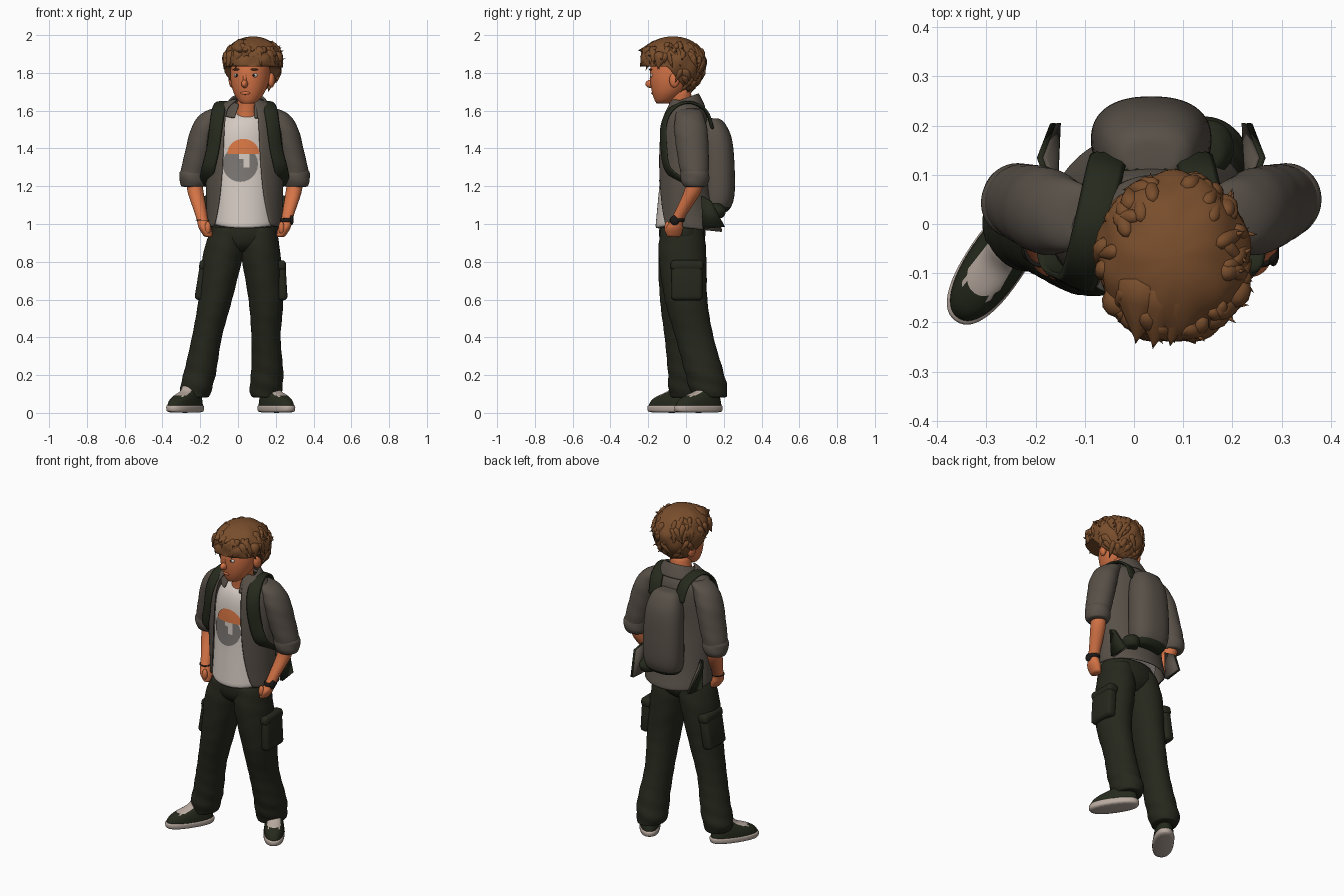
import bpy, bmesh, math, random
from mathutils import Vector, Matrix
from mathutils.bvhtree import BVHTree

random.seed(4)
default_cube = bpy.data.objects.get("Cube")
if default_cube:
    bpy.data.objects.remove(default_cube, do_unlink=True)


def material(name, *rgb):
    mat = bpy.data.materials.new(name)
    mat.use_nodes = True
    mat.diffuse_color = (*rgb, 1)
    mat.node_tree.nodes["Principled BSDF"].inputs["Base Color"].default_value = (*rgb, 1)
    return mat


jacket_grey = material("jacket grey", .098, .081, .065)
pants_green = material("dark pants green", .019, .021, .012)
strap_green = material("strap green", .019, .023, .012)
hair_brown = material("hair brown", .19, .075, .025)
skin = material("warm skin", .67, .175, .062)
shirt_white = material("shirt white", .66, .59, .54)
print_orange = material("print orange", .72, .19, .06)
print_grey = material("print grey", .2, .185, .175)
sole_white = material("sole off white", .48, .4, .35)
black = material("soft black", .012, .011, .01)


def finish(bm, name, mats, frame=None, thick=0, subdivide=0, bevel=0):
    bmesh.ops.recalc_face_normals(bm, faces=bm.faces)
    mesh = bpy.data.meshes.new(name)
    bm.to_mesh(mesh)
    bm.free()
    for mat in mats:
        mesh.materials.append(mat)
    for face in mesh.polygons:
        face.use_smooth = True
    obj = bpy.data.objects.new(name, mesh)
    bpy.context.collection.objects.link(obj)
    if frame:
        obj.matrix_world = frame
    if thick:
        solid = obj.modifiers.new("thickness", 'SOLIDIFY')
        solid.thickness, solid.offset = thick, 0
    if bevel:
        soft = obj.modifiers.new("soft edges", 'BEVEL')
        soft.width, soft.segments = bevel, 3
    if subdivide:
        obj.modifiers.new("smooth", 'SUBSURF').levels = subdivide
        obj.modifiers["smooth"].render_levels = subdivide
    return obj


def smooth_path(points, steps):
    pts = [Vector(p) for p in points]
    path = []
    for i in range(len(pts) - 1):
        a, b, c, d = pts[max(i - 1, 0)], pts[i], pts[i + 1], pts[min(i + 2, len(pts) - 1)]
        for k in range(steps):
            t = k / steps
            path.append((b * 2 + (c - a) * t + (a * 2 - b * 5 + c * 4 - d) * t * t
                         + (b * 3 - c * 3 + d - a) * t ** 3) / 2)
    return path + [pts[-1]]


def loft(name, mats, sections, sides=24, gap=None, slope=0, square=1, fold=0, steps=3, thick=0, frame=None):
    """Skin rings given as centre x, centre y, height, half width, half depth; gap opens the front."""
    bm = bmesh.new()
    path = smooth_path(sections, steps)
    count = sides + 1 if gap else sides
    rings = []
    for i, (cx, cy, z, rx, ry) in enumerate(path):
        g = gap[0] + (gap[1] - gap[0]) * (i / (len(path) - 1)) ** 3 if gap else 0
        ring = []
        for k in range(count):
            angle = -math.pi / 2 + g + (math.tau - 2 * g) * k / sides - (.09 if gap else 0)
            c, s = math.cos(angle), math.sin(angle)
            bulge = 1 + fold * math.sin(z * 70 + 2 * angle)
            ring.append(bm.verts.new((cx + rx * bulge * math.copysign(abs(c) ** square, c),
                                      cy + ry * bulge * math.copysign(abs(s) ** square, s), z + slope * s)))
        rings.append(ring)
    for low, high in zip(rings, rings[1:]):
        for k in range(sides):
            n = (k + 1) % count
            bm.faces.new((low[k], low[n], high[n], high[k]))
    if not gap:
        bm.faces.new(rings[0])
        bm.faces.new(rings[-1])
    return finish(bm, name, mats, frame, thick, 1)


def ribbon(name, mat, points, half_width, centre):
    bm = bmesh.new()
    path = smooth_path(points, 4)
    pairs = []
    for i, p in enumerate(path):
        along = path[min(i + 1, len(path) - 1)] - path[max(i - 1, 0)]
        side = along.cross(p - centre).normalized() * half_width
        pairs.append((bm.verts.new(p - side), bm.verts.new(p + side)))
    for (a, b), (c, d) in zip(pairs, pairs[1:]):
        bm.faces.new((a, b, d, c))
    return finish(bm, name, [mat], thick=.018, subdivide=1)


def ball(name, mat, centre, size, frame=Matrix()):
    bm = bmesh.new()
    bmesh.ops.create_uvsphere(bm, u_segments=16, v_segments=10, radius=1)
    bmesh.ops.scale(bm, vec=size, verts=bm.verts)
    return finish(bm, name, [mat], frame @ Matrix.Translation(centre))


def box(name, mat, centre, size, tilt=0):
    bm = bmesh.new()
    bmesh.ops.create_cube(bm, size=1)
    bmesh.ops.scale(bm, vec=size, verts=bm.verts)
    frame = Matrix.Translation(centre) @ Matrix.Rotation(tilt, 4, 'Y')
    return finish(bm, name, [mat], frame, bevel=.02)


MIDDLE = .035


def mirrored(points, flip):
    return [(2 * MIDDLE - p[0], *p[1:]) if flip else p for p in points]


# Trousers
loft("trouser_hips", [pants_green], [(MIDDLE, -.02, 1.02, .165, .115), (MIDDLE, -.02, .95, .182, .125),
                                     (.03, -.02, .89, .155, .11), (.022, -.02, .85, .06, .065)])
loft("right_trouser_leg", [pants_green], [
    (-.045, -.02, .99, .085, .11), (-.077, -.02, .85, .108, .128), (-.12, -.025, .6, .09, .114),
    (-.165, -.02, .4, .08, .094), (-.2, -.005, .22, .086, .092), (-.222, 0, .13, .086, .094),
    (-.225, 0, .08, .07, .08)], fold=.03, steps=5)
loft("left_trouser_leg", [pants_green], [
    (.115, -.02, .99, .085, .11), (.12, -.02, .85, .105, .128), (.148, 0, .6, .093, .114),
    (.148, .045, .4, .078, .102), (.155, .095, .22, .086, .104), (.148, .118, .13, .088, .102),
    (.148, .125, .08, .075, .09)], fold=.03, steps=5)
for side, x, lean in (("right", -.186, .16), ("left", .227, -.06)):
    box(side + "_cargo_pocket", pants_green, (x, .005, .695), (.06, .165, .2), lean)
    box(side + "_pocket_flap", pants_green, (x + lean * .085, .005, .78), (.066, .175, .055), lean)

# Shoes
for side, spot, turn in (("right", (-.28, -.076, 0), -34), ("left", (.203, .066, 0), 34)):
    frame = Matrix.Translation(spot) @ Matrix.Rotation(math.radians(turn), 4, 'Z')
    loft(side + "_sole", [sole_white], [(0, 0, 0, .059, .146), (0, 0, .045, .062, .149)],
         square=.85, frame=frame)
    shoe = loft(side + "_shoe", [strap_green, sole_white], [
        (0, 0, .03, .058, .143), (0, .005, .065, .056, .13), (0, .025, .092, .05, .104),
        (0, .055, .115, .045, .072), (0, .07, .15, .043, .055)], sides=36, square=.9, frame=frame)
    for face in shoe.data.polygons:
        laces = -.07 < face.center.y < .05 and abs(face.center.x) < .036 and face.normal.z > .2
        face.material_index = int(laces)

# Shirt and its round print
shirt = loft("shirt", [shirt_white], [
    (.045, -.02, 1.6, .07, .062), (.04, -.02, 1.565, .12, .09), (MIDDLE, -.02, 1.48, .155, .11),
    (MIDDLE, -.02, 1.3, .165, .117), (MIDDLE, -.02, 1.1, .17, .135), (MIDDLE, -.018, .995, .178, .147)],
    slope=.03)
bpy.context.view_layer.update()
shirt_surface = BVHTree.FromObject(shirt, bpy.context.evaluated_depsgraph_get())


def shirt_print(name, mat, outline, lift):
    """Lay a rows-by-columns patch of x, z points on the front of the shirt."""
    bm = bmesh.new()
    rows = []
    for line in outline:
        hits = [shirt_surface.ray_cast(Vector((x, -1, z)), Vector((0, 1, 0)))[0] for x, z in line]
        rows.append([bm.verts.new(hit - Vector((0, lift, 0))) for hit in hits])
    for low, high in zip(rows, rows[1:]):
        for k in range(len(low) - 1):
            bm.faces.new((low[k], low[k + 1], high[k + 1], high[k]))
    return finish(bm, name, [mat])


def disc(x, z, radius, turn, squash=1):
    return [[(x + radius * r / 6 * math.cos(turn * k / 24),
              z + squash * radius * r / 6 * math.sin(turn * k / 24))
             for k in range(25)] for r in (.05, 1, 2, 3, 4, 5, 6)]


shirt_print("print_disc", print_grey, disc(.012, 1.317, .094, math.tau), .003)
shirt_print("print_upper_half", print_orange, disc(.028, 1.37, .085, math.pi, .95), .006)
shirt_print("print_notch_bar", shirt_white, [[(x, z) for x in (.005, .025, .06)] for z in (1.345, 1.37)], .007)
shirt_print("print_notch_stem", shirt_white, [[(x, z) for x in (.03, .06)] for z in (1.3, 1.345)], .007)

# Open jacket with collar
loft("jacket_body", [jacket_grey], [
    (.045, 0, 1.645, .09, .075), (MIDDLE, 0, 1.6, .165, .1), (MIDDLE, -.012, 1.52, .195, .123),
    (MIDDLE, -.018, 1.35, .2, .132), (MIDDLE, -.01, 1.2, .198, .142), (MIDDLE, .002, 1.08, .196, .154),
    (MIDDLE, .018, .975, .2, .17)], sides=36, gap=(.45, .85), slope=-.018, thick=.014)
loft("jacket_collar", [jacket_grey], [(.045, -.012, 1.585, .132, .11), (.05, -.014, 1.63, .108, .092),
                                      (.052, -.014, 1.66, .085, .075)], gap=(.4, .5), slope=.03, thick=.014)

# Arms, mirrored across the chest
for flip, side in enumerate(("right", "left")):
    loft(side + "_sleeve", [jacket_grey], mirrored([
        (-.09, .015, 1.612, .045, .05), (-.138, .018, 1.58, .064, .074), (-.176, .025, 1.5, .076, .089),
        (-.204, .035, 1.39, .075, .086), (-.232, .045, 1.28, .072, .077), (-.238, .047, 1.22, .06, .065)],
        flip), fold=.025)
    loft(side + "_sleeve_cuff", [jacket_grey], mirrored([
        (-.234, .046, 1.29, .06, .064), (-.236, .046, 1.27, .074, .077), (-.238, .048, 1.225, .073, .073),
        (-.238, .048, 1.195, .058, .06)], flip), fold=.03)
    loft(side + "_forearm_and_hand", [skin], mirrored([
        (-.235, .05, 1.25, .042, .045), (-.225, .035, 1.17, .043, .046), (-.2, -.02, 1.07, .034, .037),
        (-.187, -.05, 1.015, .03, .034), (-.173, -.062, .975, .034, .046), (-.155, -.065, .93, .022, .036)],
        flip))
    ball(side + "_thumb", skin, mirrored([(-.16, -.098, .98)], flip)[0], (.016, .016, .033))
    size = .012 if flip else .003
    loft(side + "_wrist_band", [black], mirrored([
        (-.19, -.046, 1.02 + size, .036, .04), (-.188, -.05, 1.02 - size, .035, .04)], flip))
    # Backpack straps
    ribbon(side + "_backpack_strap", strap_green, mirrored([
        (-.05, .14, 1.5), (-.06, .105, 1.6), (-.08, .015, 1.645), (-.1, -.07, 1.615), (-.115, -.117, 1.53),
        (-.132, -.117, 1.4), (-.16, -.09, 1.28), (-.172, .03, 1.2)], flip),
        .042, Vector(mirrored([(-.07, 0, 1.42)], flip)[0]))
    # Side flaps, lined dark on the outside
    for layer, mat, inset in (("lining", strap_green, 0), ("cloth", jacket_grey, .011)):
        bm = bmesh.new()
        bm.faces.new([bm.verts.new(p) for p in mirrored([
            (-.172 + inset, .08, 1.15), (-.192 + inset, .135, 1.12), (-.165 + inset, .205, .985),
            (-.17 + inset, .09, .975)], flip)])
        finish(bm, side + "_side_flap_" + layer, [mat], thick=.011)
ball("watch_face", black, (.283, -.06, 1.02), (.012, .026, .026))

# Backpack: darker base and back panel
pack = loft("backpack", [jacket_grey, strap_green], [
    (MIDDLE, .135, 1.56, .05, .035), (MIDDLE, .145, 1.535, .085, .06), (MIDDLE, .16, 1.45, .112, .084),
    (MIDDLE, .17, 1.3, .122, .088), (MIDDLE, .17, 1.16, .122, .088), (MIDDLE, .163, 1.09, .11, .076),
    (MIDDLE, .155, 1.06, .085, .055)], sides=32, square=.85, steps=4)
for face in pack.data.polygons:
    face.material_index = int(face.center.z < 1.085 or face.center.y < .11)
loft("backpack_lower_pouch", [strap_green], [(.14, .145, 1.11, .04, .04), (.155, .155, 1.07, .05, .058),
                                            (.15, .15, 1.03, .035, .045)])

# Neck and head, turned slightly
loft("neck", [skin], [(.045, -.025, 1.52, .065, .062), (.05, -.025, 1.6, .061, .062),
                      (.065, -.04, 1.72, .06, .065)])
head = Matrix.Translation((.067, -.06, 0)) @ Matrix.Rotation(math.radians(-14), 4, 'Z')
loft("head", [skin], [
    (0, -.068, 1.637, .03, .028), (0, -.053, 1.655, .056, .055), (0, -.033, 1.7, .085, .09),
    (0, -.017, 1.76, .102, .115), (0, 0, 1.82, .106, .132), (0, .005, 1.88, .1, .122),
    (0, .005, 1.93, .07, .085)], frame=head)
ball("nose", skin, (0, -.13, 1.742), (.017, .03, .022), head)
ball("nose_bridge", skin, (0, -.121, 1.772), (.012, .015, .035), head)
ball("lips", skin, (0, -.117, 1.693), (.026, .009, .009), head)
for side in (-1, 1):
    ball("ear", skin, (.107 * side, .025, 1.762), (.018, .028, .04), head)
    ball("eye", shirt_white, (.047 * side, -.111, 1.787), (.017, .011, .012), head)
    ball("pupil", black, (.047 * side, -.12, 1.787), (.006, .004, .008), head)
    ball("eyebrow", hair_brown, (.047 * side, -.118, 1.818), (.024, .009, .005), head)

# Tousled hair: a shaped cap with tapered locks worked into it
centre = Vector((.08, -.07, 1.86))


def hairline(y):
    return 1.835 - .135 * min(max((y + .1) / .11, 0), 1)


def scalp(d):
    return centre + Vector((d.x * .155, d.y * .174, d.z * (.133 if d.z > 0 else .19)))


def add_lock(bm, base, direction, length, radius):
    lock = bmesh.ops.create_icosphere(bm, subdivisions=2, radius=1)["verts"]
    turn = direction.to_track_quat('Z', 'Y')
    for v in lock:
        taper = radius * (1.1 - v.co.z) / 1.3
        v.co = base + turn @ Vector((v.co.x * taper, v.co.y * taper, v.co.z * length))


bm = bmesh.new()
bmesh.ops.create_uvsphere(bm, u_segments=64, v_segments=40, radius=1)
for v in bm.verts:
    around = math.atan2(v.co.y, v.co.x)
    wave = math.sin(5 * around + 6 * v.co.z) + .6 * math.sin(9 * around - 8 * v.co.z)
    v.co = scalp(v.co * (1 + .028 * wave * math.hypot(v.co.x, v.co.y) ** 2))
    v.co.z = max(v.co.z, hairline(v.co.y))
for i in range(90):
    angle, height = random.uniform(0, math.tau), random.uniform(-.75, .6)
    flat = math.sqrt(1 - height * height)
    out = Vector((math.cos(angle) * flat, math.sin(angle) * flat, height))
    base = scalp(out * .95)
    if base.z < hairline(base.y) + .02:
        continue
    swirl = Vector((-out.y, out.x, 0)) * random.uniform(-.8, .8)
    down = Vector((0, 0, -1)) + out * out.z
    add_lock(bm, base, down + swirl + out * .15, random.uniform(.04, .06), random.uniform(.014, .02))
    if out.x > .2 and i % 3 == 0:
        add_lock(bm, scalp(out), out + swirl, .025, .008)
# Swept fringe, parted off centre, and a forward quiff
for x, y, z, lean in ((-.04, -.16, 1.87, -.5), (-.005, -.19, 1.88, -.7), (.04, -.205, 1.895, -.9),
                      (.12, -.205, 1.89, .7), (.17, -.185, 1.875, .6), (.21, -.14, 1.865, .3)):
    add_lock(bm, Vector((x, y, z)), Vector((lean, -.2, -1)), .05, .034)
for x, y in ((.015, -.165), (.05, -.175), (.085, -.17)):
    add_lock(bm, Vector((x, y, 1.92)), Vector((-.15, -1, 0)), .08, .058)
finish(bm, "hair", [hair_brown])
